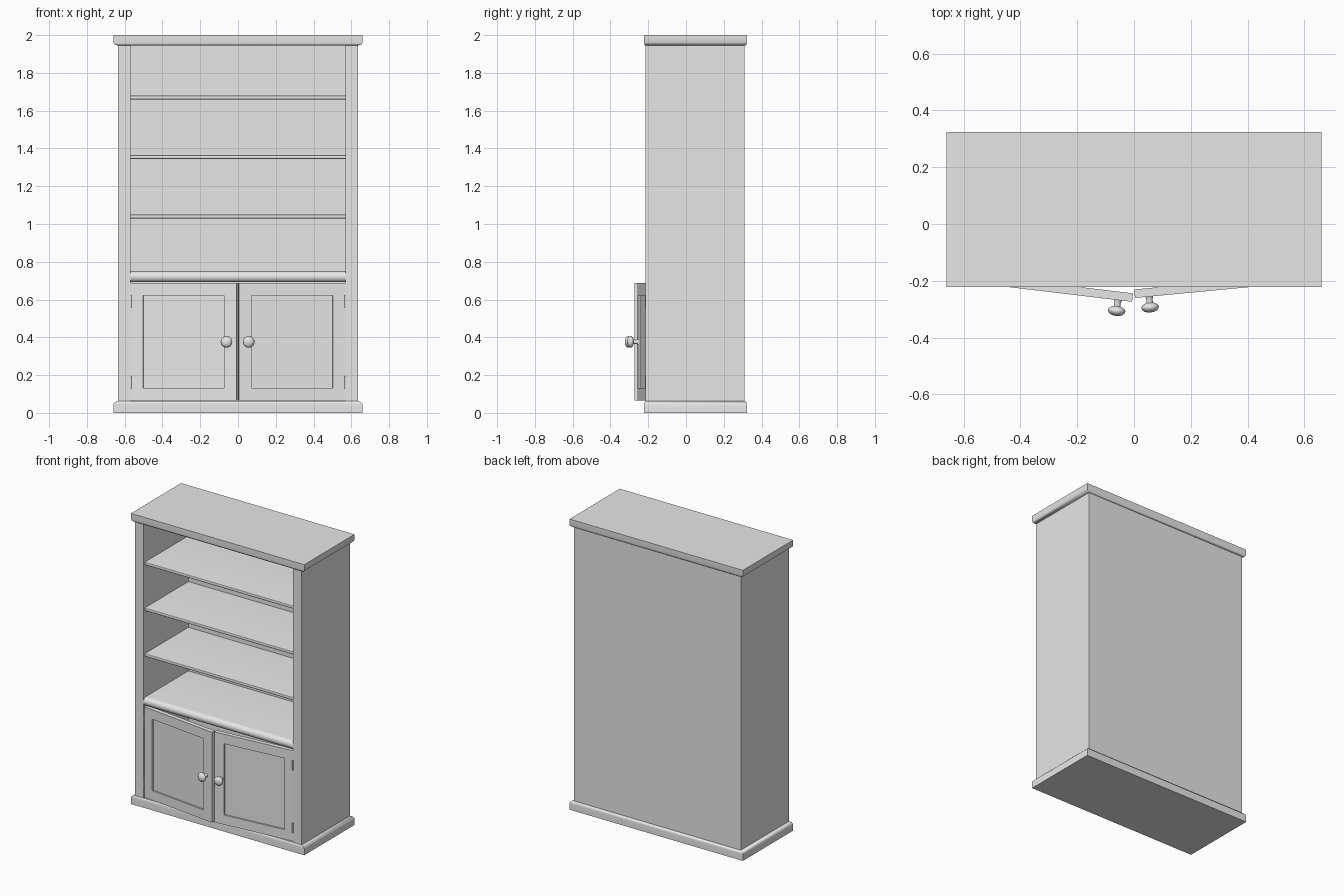
import bpy, bmesh, math
from mathutils import Matrix, Vector

cube = bpy.data.objects.get("Cube")
if cube:
    bpy.data.objects.remove(cube, do_unlink=True)

GREY = (0.8, 0.8, 0.8, 1.0)
mat = bpy.data.materials.new("plain grey")
mat.use_nodes = True
mat.diffuse_color = GREY
mat.node_tree.nodes["Principled BSDF"].inputs["Base Color"].default_value = GREY


def finish(name, bm, matrix=Matrix(), smooth=False):
    """Turn a bmesh into a named object."""
    bm.transform(matrix)
    bmesh.ops.recalc_face_normals(bm, faces=bm.faces)
    mesh = bpy.data.meshes.new(name)
    bm.to_mesh(mesh)
    bm.free()
    mesh.materials.append(mat)
    obj = bpy.data.objects.new(name, mesh)
    bpy.context.collection.objects.link(obj)
    if smooth:
        bpy.ops.object.select_all(action='DESELECT')
        obj.select_set(True)
        bpy.context.view_layer.objects.active = obj
        bpy.ops.object.shade_smooth_by_angle(angle=math.radians(40))
    return obj


def box_mesh(low, high):
    bm = bmesh.new()
    low, high = Vector(low), Vector(high)
    bmesh.ops.create_cube(bm, size=1)
    bm.transform(Matrix.Translation((low + high) / 2) @ Matrix.Diagonal((high - low).to_4d()))
    return bm


def box(name, low, high):
    return finish(name, box_mesh(low, high))


def front_rounded_board(name, z0, z1, front, radius):
    """Board between the sides with both long front edges rounded."""
    bm = box_mesh((-INNER, front, z0), (INNER, BACK_IN, z1))
    edges = [e for e in bm.edges if all(v.co.y < front + 0.001 for v in e.verts)
             and abs(e.verts[0].co.x - e.verts[1].co.x) > 0.1]
    bmesh.ops.bevel(bm, geom=edges, offset=radius, segments=6, profile=0.5, affect='EDGES')
    return finish(name, bm, smooth=True)


def moulding(name, profile):
    """Rectangular rings growing from the carcass outline (0) to the full overhang (1)."""
    bm = bmesh.new()
    rings = []
    for t, z in profile:
        x, y0, y1 = OUTER + 0.025 * t, FRONT - 0.008 * t, BACK + 0.013 * t
        rings.append([bm.verts.new(p) for p in
                      ((-x, y0, z), (x, y0, z), (x, y1, z), (-x, y1, z))])
    for a, b in zip(rings, rings[1:]):
        for i in range(4):
            j = (i + 1) % 4
            bm.faces.new((a[i], a[j], b[j], b[i]))
    bm.faces.new(rings[0])
    bm.faces.new(rings[-1])
    return finish(name, bm, smooth=True)


def lathe(name, profile, matrix, steps=24):
    """Revolve (radius, distance forward) points round the forward axis."""
    bm = bmesh.new()
    verts = [bm.verts.new((r, -d, 0)) for r, d in profile]
    edges = [bm.edges.new(pair) for pair in zip(verts, verts[1:])]
    bmesh.ops.spin(bm, geom=verts + edges, cent=(0, 0, 0), axis=(0, 1, 0),
                   angle=math.tau, steps=steps, use_duplicate=False)
    bmesh.ops.remove_doubles(bm, verts=bm.verts, dist=0.0001)
    return finish(name, bm, matrix, smooth=True)


OUTER, INNER = 0.635, 0.57
FRONT, BACK, BACK_IN = -0.214, 0.311, 0.275
BASE, TOP = 0.062, 1.945

# Carcass
for side, s in (("right", -1), ("left", 1)):
    xs = sorted((s * INNER, s * OUTER))
    box(side + "_side_panel", (xs[0], FRONT, BASE), (xs[1], BACK, TOP))
box("back_panel", (-INNER, BACK_IN, BASE), (INNER, BACK, TOP))

# Base and crown
moulding("base_moulding", [(1, 0), (1, 0.042), (0.92, 0.05), (0.65, 0.057), (0, BASE)])
moulding("crown_moulding", [(0, TOP), (0.5, 1.948), (0.85, 1.954), (1, 1.963), (1, 2)])

# Shelves and the cupboard top
for i, z in enumerate((1.03, 1.345, 1.66)):
    front_rounded_board(f"shelf_{i + 1}", z, z + 0.02, -0.2, 0.005)
front_rounded_board("cupboard_top", 0.692, 0.75, FRONT, 0.028)

# Doors stand slightly ajar, each with its knob and hinges
knob = [(0, 0.056), (0.012, 0.055), (0.022, 0.051), (0.029, 0.044), (0.031, 0.037),
        (0.028, 0.03), (0.02, 0.025), (0.012, 0.022), (0.011, 0.01), (0.014, 0), (0, 0)]
for side, s, angle, width in (("right", -1, 6.8, 0.567), ("left", 1, 5.4, 0.569)):
    place = (Matrix.Translation((s * INNER, -0.207, 0))
             @ Matrix.Rotation(s * math.radians(angle), 4, 'Z')
             @ Matrix.Diagonal((-s, 1, 1, 1)))
    bm = box_mesh((0.002, 0, 0.066), (width, 0.03, 0.688))
    upright = [e for e in bm.edges if all(v.co.x > 0.1 for v in e.verts)
               and abs(e.verts[0].co.z - e.verts[1].co.z) > 0.1]
    bmesh.ops.bevel(bm, geom=upright, offset=0.003, segments=2, profile=0.5, affect='EDGES')
    bm.normal_update()
    for face in [f for f in bm.faces if abs(f.normal.y) > 0.99]:
        bmesh.ops.inset_region(bm, faces=[face], thickness=0.093)
        bmesh.ops.inset_region(bm, faces=[face], thickness=0.0005, depth=-0.01)
    finish(side + "_door", bm, place)
    lathe(side + "_door_knob", knob, place @ Matrix.Translation((width - 0.05, 0, 0.376)))
    for level, z in (("lower", 0.162), ("upper", 0.592)):
        bm = bmesh.new()
        bmesh.ops.create_cone(bm, cap_ends=True, segments=12, radius1=0.005,
                              radius2=0.005, depth=0.066)
        finish(f"{side}_{level}_hinge", bm,
               Matrix.Translation((s * 0.568, -0.213, z)), smooth=True)
